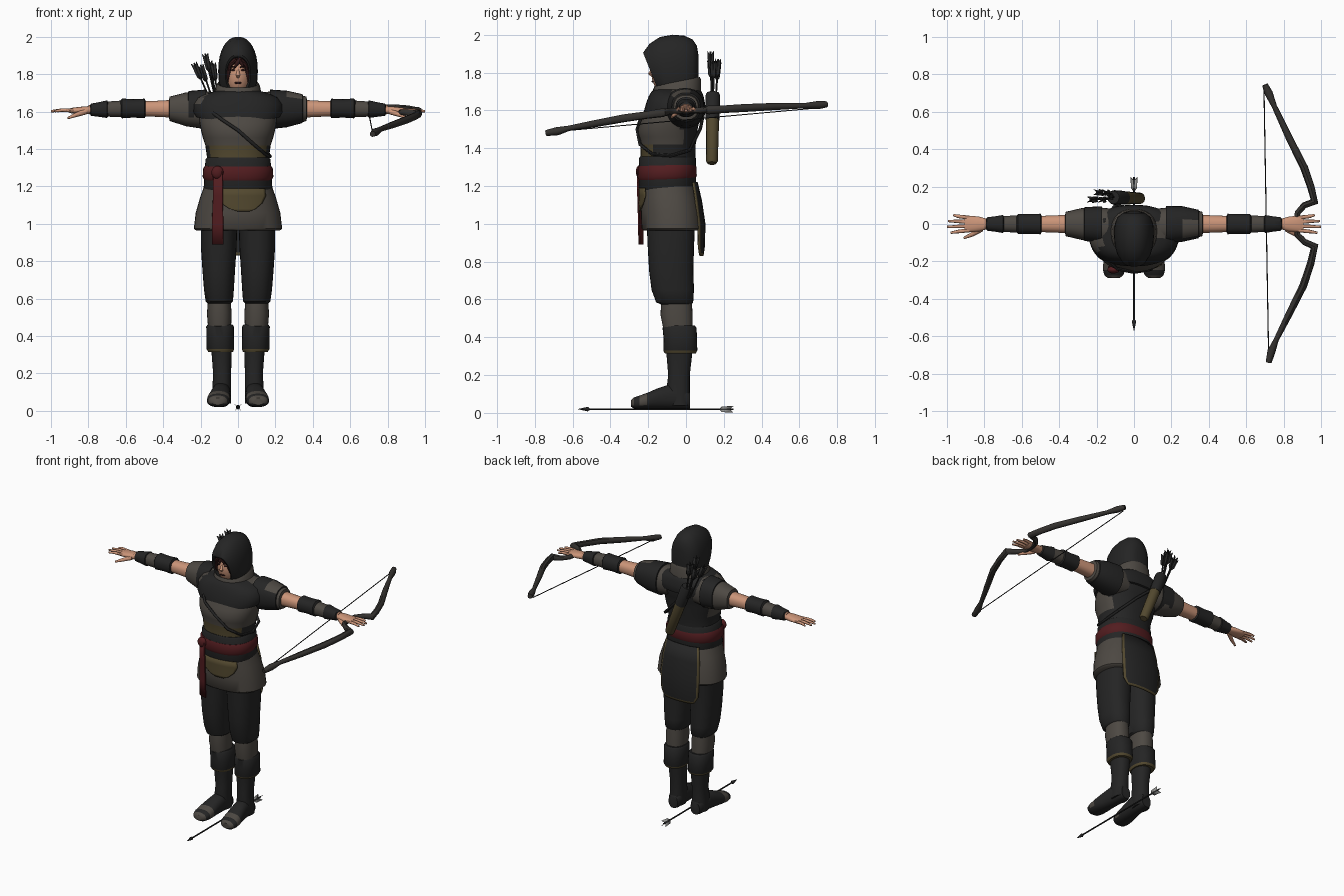
import bpy, bmesh, math
from mathutils import Vector

def material(name, rgb):
    m = bpy.data.materials.new(name)
    m.diffuse_color = (*rgb, 1)
    return m

CHAR = material("charcoal cloth", (0.018, 0.018, 0.018))
TAUPE = material("taupe cloth", (0.075, 0.066, 0.056))
OLIVE = material("olive leather", (0.085, 0.065, 0.028))
RED = material("red sash cloth", (0.085, 0.012, 0.014))
SKIN = material("skin", (0.60, 0.30, 0.19))
HAIR = material("dark auburn", (0.035, 0.010, 0.010))
WOOD = material("dark bow wood", (0.035, 0.032, 0.029))
GREY = material("grey feather", (0.28, 0.28, 0.27))

def finish(name, bm, mats, paint=None, mirror=False, thick=0, angle=45):
    bmesh.ops.recalc_face_normals(bm, faces=bm.faces)
    for f in bm.faces:
        f.smooth = True
        if paint:
            f.material_index = paint(f.calc_center_median())
    me = bpy.data.meshes.new(name)
    bm.to_mesh(me)
    bm.free()
    me.set_sharp_from_angle(angle=math.radians(angle))
    for m in mats:
        me.materials.append(m)
    ob = bpy.data.objects.new(name, me)
    bpy.context.collection.objects.link(ob)
    if thick:
        ob.modifiers.new("thickness", 'SOLIDIFY').thickness = thick
    if mirror:
        ob.modifiers.new("mirror", 'MIRROR')
    return ob

def loft(name, axis, rings, mats, n=2.3, seg=28, caps=(True, True), **kw):
    """Rings: (position, centre a, centre b, radius a, radius b[, shear])."""
    bm = bmesh.new()
    loops = []
    for p, a, b, ra, rb, *sh in rings:
        vs = []
        for i in range(seg):
            t = 2 * math.pi * i / seg
            c, s = math.cos(t), math.sin(t)
            da = ra * math.copysign(abs(c) ** (2 / n), c)
            db = rb * math.copysign(abs(s) ** (2 / n), s)
            q = p + (sh[0] if sh else 0) * db
            vs.append(bm.verts.new({'x': (q, a + da, b + db), 'y': (a + da, q, b + db),
                                    'z': (a + da, b + db, q)}[axis]))
        loops.append(vs)
    for r, s in zip(loops, loops[1:]):
        for i in range(seg):
            j = (i + 1) % seg
            bm.faces.new((r[i], r[j], s[j], s[i]))
    for cap, vs in zip(caps, (loops[0], loops[-1])):
        if cap:
            bm.faces.new(vs)
    return finish(name, bm, mats, **kw)

def tube(name, pts, radii, mat, mirror=False, closed=False, res=2):
    cu = bpy.data.curves.new(name, 'CURVE')
    cu.dimensions, cu.bevel_depth, cu.bevel_resolution = '3D', 1, res
    cu.use_fill_caps = True
    sp = cu.splines.new('POLY')
    sp.points.add(len(pts) - 1)
    sp.use_cyclic_u = closed
    for i, (pt, co) in enumerate(zip(sp.points, pts)):
        pt.co = (*co, 1)
        pt.radius = radii[i] if isinstance(radii, (list, tuple)) else radii
    tmp = bpy.data.objects.new(name, cu)
    bpy.context.collection.objects.link(tmp)
    me = bpy.data.meshes.new_from_object(tmp.evaluated_get(bpy.context.evaluated_depsgraph_get()))
    bpy.data.objects.remove(tmp)
    bm = bmesh.new()
    bm.from_mesh(me)
    bpy.data.meshes.remove(me)
    return finish(name, bm, [mat], paint=lambda c: 0, mirror=mirror)

def ball(name, centre, radii, mats, **kw):
    bm = bmesh.new()
    bmesh.ops.create_uvsphere(bm, u_segments=24, v_segments=16, radius=1)
    for v in bm.verts:
        v.co = Vector(centre) + Vector(a * b for a, b in zip(v.co, radii))
    return finish(name, bm, mats, **kw)

def sheet(name, rows, side, mats, trim=0.9):
    """Cloth hugging the skirt. Rows: (z, y, centre x, half width)."""
    bm = bmesh.new()
    us = [-1, -trim, -0.5, 0, 0.5, trim, 1]
    grid = []
    for z, y, cx, hw in rows:
        xs = [cx + u * hw for u in us]
        drop = [0.155 * (1 - (1 - min(abs(x) / 0.21, 1) ** 2.4) ** 0.417) for x in xs]
        grid.append([bm.verts.new((x, y - side * d, z)) for x, d in zip(xs, drop)])
    for r, s in zip(grid, grid[1:]):
        for i in range(6):
            f = bm.faces.new((r[i], r[i + 1], s[i + 1], s[i]))
            f.material_index = int(len(mats) > 1 and (i in (0, 5) or r is grid[-2]))
    return finish(name, bm, mats, thick=0.008)

def arrow(name, a, b, vane_mat, length=0.1, width=0.022):
    a, b = Vector(a), Vector(b)
    d = (b - a).normalized()
    tube(name + "_shaft", [a, b], 0.005, CHAR, res=1)
    u = d.orthogonal().normalized()
    bm = bmesh.new()
    for w in (u, d.cross(u)):
        bm.faces.new([bm.verts.new(p) for p in (b - d * length, b - d * length * 0.8 + w * width * 0.8,
                      b + w * width, b - d * 0.02, b - w * width, b - d * length * 0.8 - w * width * 0.8)])
    finish(name + "_vanes", bm, [vane_mat], thick=0.003)

# legs and boots
loft("trousers", 'z', [(0.57, .10, -.05, .055, .075), (0.585, .10, -.06, .073, .098), (0.65, .102, -.07, .08, .112),
     (0.75, .103, -.078, .087, .117), (0.87, .103, -.08, .095, .122), (1.05, .10, -.08, .098, .13)], [CHAR], mirror=True)
loft("shin_wrap", 'z', [(0.42, .098, -.04, .06, .075), (0.52, .10, -.05, .066, .085), (0.6, .10, -.05, .06, .08)],
     [TAUPE], mirror=True)
loft("boot_cuff", 'z', [(0.315, .093, -.03, .066, .082), (0.33, .094, -.03, .074, .09), (0.39, .095, -.03, .073, .088),
     (0.45, .096, -.034, .074, .09), (0.462, .096, -.034, .066, .08)], [CHAR, OLIVE], mirror=True,
     paint=lambda c: int(c.z < .33))
loft("boot_shaft", 'z', [(0.04, .088, -.035, .05, .055), (0.12, .087, -.042, .05, .062), (0.2, .085, -.037, .048, .057),
     (0.33, .088, -.035, .055, .07)], [CHAR], mirror=True)
loft("boot_foot", 'y', [(-.29, .108, .05, .03, .018), (-.275, .108, .052, .05, .03), (-.245, .106, .056, .06, .036),
     (-.205, .103, .063, .061, .043), (-.15, .097, .075, .055, .055), (-.09, .09, .085, .05, .065),
     (0, .086, .075, .047, .055), (.022, .086, .065, .035, .042)], [CHAR, TAUPE], mirror=True,
     paint=lambda c: int((-.245 < c.y < -.205 or c.y < -.275) and c.z > .04))

# skirt, torso and belts
loft("tunic_skirt", 'z', [(0.965, 0, -.07, .225, .155), (0.975, 0, -.07, .236, .165), (1.06, 0, -.075, .226, .163),
     (1.14, 0, -.085, .203, .155), (1.21, 0, -.095, .178, .145)], [TAUPE], seg=36)

def torso_paint(c):
    if c.z < 1.42:
        return 2 if abs(c.x) < .15 and c.y < -.1 else 1
    return int(c.y > -.02)
loft("torso", 'z', [(1.2, 0, -.095, .175, .14), (1.35, 0, -.095, .165, .145), (1.42, 0, -.095, .175, .146),
     (1.46, 0, -.095, .188, .155), (1.5, 0, -.097, .198, .158), (1.54, 0, -.085, .206, .155), (1.6, 0, -.065, .21, .15),
     (1.68, 0, -.05, .15, .13)], [TAUPE, CHAR, OLIVE], seg=36, paint=torso_paint)
loft("waist_wrap", 'z', [(1.175, 0, -.098, .176, .146), (1.19, 0, -.098, .184, .153), (1.27, 0, -.098, .178, .15),
     (1.345, 0, -.098, .174, .151), (1.355, 0, -.098, .165, .145)], [CHAR], seg=36)
loft("red_sash", 'z', [(1.235, 0, -.1, .18, .15, .03), (1.25, 0, -.1, .189, .157, .03), (1.295, 0, -.1, .187, .156, .03),
     (1.31, 0, -.1, .177, .15, .03)], [RED], seg=36)
ball("sash_knot", (-.11, -.245, 1.275), (.032, .02, .035), [RED])
sheet("sash_tail", [(1.28, -.268, -.108, .024), (1.15, -.265, -.108, .026), (1.0, -.26, -.11, .03),
      (.89, -.258, -.108, .03)], -1, [RED])
sheet("front_apron", [(1.19, -.252, .015, .13), (1.15, -.252, .015, .135), (1.11, -.252, .02, .11),
      (1.08, -.252, .025, .07), (1.065, -.252, .03, .03)], -1, [OLIVE])
sheet("back_panel", [(1.22, .062, 0, .13), (1.12, .085, 0, .145), (1.0, .103, 0, .152), (.88, .1, 0, .145),
      (.845, .095, 0, .125), (.83, .093, 0, .11)], 1, [CHAR, OLIVE])

# shoulder mantle, cowl and hood
def near(c, pts, r=.045):
    return int(any((c - Vector(p)).length < r for p in pts))
loft("shoulder_mantle", 'z', [(1.575, 0, -.065, .225, .162, .12), (1.6, 0, -.062, .24, .164, .1), (1.64, 0, -.055, .24, .155),
     (1.675, 0, -.052, .215, .145), (1.695, 0, -.05, .17, .135), (1.71, 0, -.05, .12, .12)], [CHAR, TAUPE], seg=40,
     paint=lambda c: near(c, [(.16, -.03, 1.69), (-.2, -.1, 1.66)]))
loft("cowl", 'z', [(1.63, 0, -.055, .145, .145, .2), (1.68, 0, -.05, .128, .13, .2), (1.735, 0, -.047, .118, .127, .2),
     (1.752, 0, -.047, .108, .12, .2), (1.74, 0, -.047, .095, .1, .2)], [TAUPE], caps=(True, False))
loft("hood", 'y', [(-.15, 0, 1.80, .056, .088, -.45), (-.18, 0, 1.80, .06, .092, -.45), (-.185, 0, 1.80, .068, .105, -.4),
     (-.155, 0, 1.805, .09, .148, -.25), (-.12, 0, 1.81, .102, .178, -.1), (-.07, 0, 1.815, .106, .185),
     (-.01, 0, 1.815, .104, .18), (.035, 0, 1.82, .09, .155), (.058, 0, 1.825, .062, .115), (.066, 0, 1.83, .03, .06)],
     [CHAR], n=2.2, seg=32, caps=(False, True), angle=60)

# face
ball("head", (0, -.10, 1.80), (.072, .083, .115), [SKIN, HAIR], paint=lambda c: int(c.z > 1.868 or c.y > -.11))
tube("nose", [(0, -.176, 1.825), (0, -.19, 1.795), (0, -.178, 1.785)], [.005, .011, .008], SKIN)
ball("mouth", (0, -.174, 1.753), (.02, .008, .006), [HAIR])
for s in (-1, 1):
    ball("eye", (s * .026, -.177, 1.822), (.012, .004, .005), [HAIR])
    tube("eyebrow", [(s * .012, -.182, 1.838), (s * .042, -.168, 1.842)], .004, HAIR)
    tube("side_hair", [(s * .01, -.19, 1.88), (s * .042, -.18, 1.85), (s * .054, -.165, 1.79), (s * .056, -.15, 1.75)],
         [.012, .012, .009, .002], HAIR)
tube("fringe", [(.015, -.188, 1.885), (-.005, -.19, 1.86), (-.022, -.187, 1.828)], [.014, .012, .002], HAIR)
tube("fringe_strand", [(0, -.188, 1.885), (.02, -.19, 1.858), (.03, -.186, 1.835)], [.012, .01, .002], HAIR)

# arms, listed from shoulder to wrist
loft("sleeve", 'x', [(.1, -.02, 1.61, .1, .09), (.2, -.005, 1.61, .095, .1), (.28, 0, 1.612, .085, .09),
     (.365, 0, 1.615, .065, .065), (.37, 0, 1.615, .045, .045)], [TAUPE], mirror=True)
loft("arm", 'x', [(.3, 0, 1.615, .05, .05), (.43, 0, 1.615, .046, .043), (.52, 0, 1.615, .042, .04),
     (.8, 0, 1.61, .028, .024)], [SKIN], mirror=True)
loft("upper_bracer", 'x', [(.495, 0, 1.617, .045, .045), (.5, 0, 1.617, .055, .052), (.56, 0, 1.617, .053, .049),
     (.62, 0, 1.617, .054, .053), (.63, 0, 1.617, .04, .04)], [CHAR], mirror=True)
loft("forearm_wrap", 'x', [(.62, 0, 1.615, .046, .044), (.71, 0, 1.613, .042, .04)], [TAUPE], mirror=True)
loft("wrist_bracer", 'x', [(.695, 0, 1.613, .04, .04), (.70, 0, 1.613, .048, .047), (.75, 0, 1.611, .04, .038),
     (.785, 0, 1.61, .036, .033), (.79, 0, 1.61, .028, .026)], [CHAR], mirror=True)
loft("shoulder_flap", 'x', [(.17, -.005, 1.612, .102, .106), (.26, 0, 1.614, .095, .098), (.345, 0, 1.616, .076, .077),
     (.35, 0, 1.616, .06, .06)], [CHAR, TAUPE], paint=lambda c: near(c, [(.3, -.02, 1.7)], .05))
loft("small_shoulder_flap", 'x', [(-.17, -.005, 1.614, .1, .104), (-.265, 0, 1.616, .09, .094), (-.27, 0, 1.616, .07, .07)],
     [CHAR])

# hands
loft("palm", 'x', [(.78, 0, 1.608, .026, .022), (.83, 0, 1.607, .04, .02), (.89, 0, 1.605, .045, .015),
     (.905, 0, 1.605, .04, .01)], [SKIN], seg=16, mirror=True)
for i, tip in enumerate((.965, .995, 1.0, .98)):
    y = .034 - .0225 * i
    tube("finger", [(.88, y, 1.606), (.94, y * 1.2, 1.608), (tip, y * 1.4, 1.602)], [.011, .0095, .006], SKIN, mirror=True)
tube("thumb", [(.815, -.025, 1.6), (.865, -.056, 1.583), (.91, -.075, 1.565)], [.016, .012, .006], SKIN, mirror=True)

# bow
limb = [(.70, .745, 1.632), (.72, .70, 1.628), (.75, .63, 1.625), (.83, .46, 1.62), (.91, .30, 1.612), (.945, .2, 1.606),
        (.965, .12, 1.602), (.91, .10, 1.6), (.875, .06, 1.6), (.865, 0, 1.598), (.875, -.06, 1.596), (.91, -.095, 1.594),
        (.965, -.12, 1.588), (.945, -.21, 1.575), (.905, -.33, 1.558), (.83, -.48, 1.53), (.76, -.62, 1.505),
        (.735, -.68, 1.49), (.72, -.74, 1.48)]
half = [.016, .022, .014, .019, .021, .02, .023, .017, .016, .015]
tube("bow_limbs", limb, half + half[-2::-1], WOOD)
tube("bow_string", [(.695, .72, 1.615), (.72, -.72, 1.485)], .003, CHAR, res=1)

# quiver with strap and arrows
foot, mouth = Vector((.035, .137, 1.32)), Vector((-.11, .142, 1.69))
mid = foot.lerp(mouth, .62)
tube("quiver_body", [foot, foot.lerp(mouth, .03), mid], [.024, .031, .035], OLIVE, res=4)
tube("quiver_collar", [mid, foot.lerp(mouth, .97), mouth], [.037, .039, .034], CHAR, res=4)
for dx, dy, z in ((-.235, .13, 1.86), (-.2, .17, 1.85), (-.175, .13, 1.91), (-.155, .17, 1.87), (-.135, .145, 1.86)):
    arrow("quiver_arrow", mouth + Vector(((dx + .18) * .3, (dy - .14) * .4, -.08)), (dx, dy, z), CHAR)
tube("quiver_strap", [(-.17, -.16, 1.62), (-.09, -.24, 1.56), (0, -.258, 1.5), (.09, -.243, 1.42), (.15, -.18, 1.37),
     (.172, -.08, 1.36), (.15, .02, 1.39), (.04, .075, 1.5), (-.1, .1, 1.62), (-.16, .02, 1.7), (-.18, -.08, 1.68)],
     .009, CHAR, closed=True)

# arrow lying on the ground
arrow("ground_arrow", (0, -.53, .02), (0, .25, .02), GREY, .075, .024)
tube("ground_arrow_head", [(0, -.57, .02), (0, -.52, .02), (0, -.51, .02)], [.001, .012, .005], CHAR)
